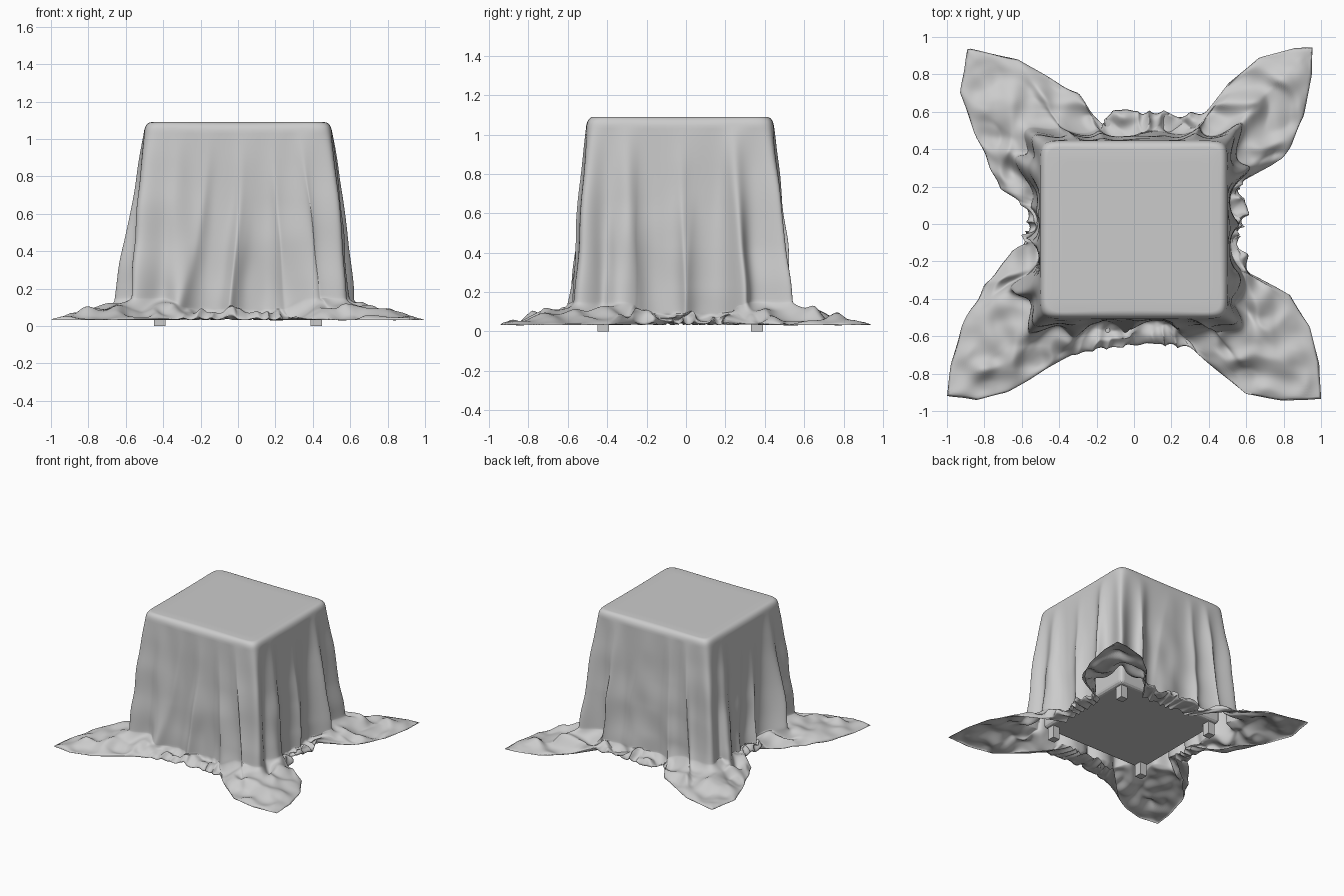
import bpy, bmesh
from math import sin, cos, pi, exp, atan2, sqrt
from mathutils import Vector, noise

if "Cube" in bpy.data.objects:
    bpy.data.objects.remove(bpy.data.objects["Cube"])

CY = -0.03                      # centre of the box in y
HX, HY = 0.50, 0.475            # half sizes of the cloth-covered top
TOP, FLOOR, ROUND = 1.09, 0.032, 0.045
N = 640                         # columns around the drape

# hem outline on the floor, seen from above, counter-clockwise
HEM = [(0.56, -0.08), (0.61, 0.10), (0.57, 0.21), (0.62, 0.29), (0.73, 0.305), (0.80, 0.35), (0.91, 0.58),
       (0.95, 0.80), (0.955, 0.945), (0.86, 0.94), (0.67, 0.89), (0.50, 0.74), (0.42, 0.61),
       (0.24, 0.58), (0.07, 0.60), (-0.12, 0.61), (-0.18, 0.53), (-0.30, 0.69), (-0.41, 0.76),
       (-0.62, 0.88), (-0.89, 0.94), (-0.93, 0.70), (-0.85, 0.49), (-0.77, 0.30), (-0.71, 0.19),
       (-0.59, 0.12), (-0.56, 0.0), (-0.58, -0.11), (-0.65, -0.15), (-0.80, -0.33), (-0.92, -0.55),
       (-0.98, -0.75), (-1.0, -0.92), (-0.84, -0.94), (-0.68, -0.90), (-0.34, -0.70), (-0.15, -0.66),
       (0.10, -0.64), (0.32, -0.67), (0.47, -0.80), (0.60, -0.91), (0.80, -0.945), (1.0, -0.935),
       (0.99, -0.75), (0.94, -0.55), (0.83, -0.38), (0.63, -0.28), (0.60, -0.20)]
HEM = [Vector((x, y - CY)) for x, y in HEM]


def n3(x, y, z):
    return noise.noise(Vector((x, y, z)))


def ridge(v):
    return 0.28 - sqrt(v * v + 0.003)


def hem_radius(a):
    """Distance from the centre to the hem along angle a."""
    d = Vector((cos(a), sin(a)))
    best = 0.0
    for i, p in enumerate(HEM):
        e = HEM[(i + 1) % len(HEM)] - p
        den = d.x * e.y - d.y * e.x
        if abs(den) < 1e-9:
            continue
        k = (p.x * e.y - p.y * e.x) / den
        m = (p.x * d.y - p.y * d.x) / den
        if k > 0 and -1e-6 <= m <= 1 + 1e-6:
            best = max(best, k)
    return best


def top_radius(a):
    p = 16
    return (abs(cos(a) / HX) ** p + abs(sin(a) / HY) ** p) ** (-1 / p)


def corner_fold(a):
    """Folds at and beside every corner: (outward shape, closeness to corner)."""
    shape = near = 0.0
    on_x = abs(cos(a)) / HX > abs(sin(a)) / HY
    for sx in (-1, 1):
        for sy in (-1, 1):
            d = a - atan2(sy * HY, sx * HX)
            d = (d + pi) % (2 * pi) - pi
            shape += 0.105 * exp(-(d / 0.10) ** 2)
            flank = (0.115 if sx < 0 else 0.08) if on_x else 0.06
            shape += flank * exp(-((abs(d) - 0.25) / 0.09) ** 2)
            near += exp(-(d / 0.16) ** 2)
    return shape, near


def wall_point(a, t, z):
    """Hanging cloth: widens downwards, with pleats that deepen and overhang."""
    ra = top_radius(a)
    x, y = cos(a) * ra, sin(a) * ra
    shape, near = corner_fold(a)
    phase = 18 * a + 4.5 * n3(x * 2.2, y * 2.2, 0.5 * z + 4)
    amp = (0.75 + 1.0 * n3(x * 2.5, y * 2.5, 0.7 * z + 1)) * (1 - 0.7 * near)
    amp = min(1.1, max(0.1, amp))
    fold = 0.036 * amp * sin(phase)
    fold += 0.06 * (1 - near) * ridge(n3(x * 4 + 0.25 * z, y * 4, z * 0.5 + 3))
    fold += 0.022 * n3(x * 5, y * 5, z * 4.5 + 9)
    r = ra + t ** 0.8 * (shape + fold) + 0.03 * t ** 0.8
    low = ra + 0.003
    r = low + 0.5 * ((r - low) + sqrt((r - low) ** 2 + 0.0002)) - 0.007 * (1 - t)
    return a + 0.052 * amp * t ** 0.6 * cos(phase), r, z


def column(a):
    """Points of one radial strip of cloth from the top to the hem."""
    pts = []
    ra = top_radius(a)
    for k in range(1, 7):                                   # flat top
        pts.append((a, (ra - ROUND) * k / 6, TOP))
    for k in range(1, 6):                                   # rounded edge
        b = k / 6 * pi / 2
        pts.append((a, ra - ROUND + ROUND * sin(b), TOP - ROUND + ROUND * cos(b)))
    rc = hem_radius(a)
    zb = 0.09 + 0.06 * min(1, max(0, rc - 0.7) / 0.3)
    rows = 56
    for k in range(rows + 1):                               # hanging wall
        t = k / rows
        pts.append(wall_point(a, t, TOP - ROUND + (zb - TOP + ROUND) * t))
    ab, rb, _ = pts[-1]
    rc = max(rc, rb + 0.02)
    side = exp(-(rc - rb) / 0.15)                           # 1 on short hems, 0 on flaps
    x, y = cos(a), sin(a)
    phase = 46 * a + 7 * n3(x * 3, y * 3, 8)
    rows = 44
    for k in range(1, rows + 1):                            # cloth lying on the floor
        w = k / rows
        r = rb + (rc - rb) * w ** 1.5
        z = FLOOR + (zb - FLOOR) * (1 - w) ** 2.6
        r += side * sin(pi * w * 0.75) * (0.06 * n3(x * 9, y * 9, w * 2) + 0.02 * sin(phase))
        px, py = x * r, y * r
        env = w ** 0.8 * (1 - w) ** 0.7 * 1.7
        z += env * 0.26 * max(0, ridge(n3(px * 4.5, py * 4.5, 2)) + 0.03)
        z += env * 0.07 * (n3(px * 8, py * 8, 5) + 0.25)
        z += side * w * (0.04 * max(0, n3(x * 11, y * 11, 7) + 0.1) + 0.015 * (1 + sin(phase)))
        da = (ab - a) * (1 - w) + side * w * (0.04 * n3(x * 12, y * 12, w * 3 + 11) + 0.024 * cos(phase))
        pts.append((a + da, r, max(z, FLOOR - 0.003)))
    ah, rh, zh = pts[-1]
    inner = rh + (min(rh, ra - 0.02) - rh) * min(1, 2.2 * side) * min(1, max(0, 1.02 - rc) / 0.3)
    for k in range(1, 11):                                  # hem tucked back under
        w = k / 10
        z = zh + (FLOOR - zh) * min(1, 2.5 * w) + 0.02 * side * w * (1 + sin(phase + 2))
        pts.append((ah, rh + (inner - rh) * w - 0.0003 * k, z))
    return pts


def build_cloth():
    bm = bmesh.new()
    centre = bm.verts.new((0, CY, TOP))
    grid = [[bm.verts.new((cos(a) * r, sin(a) * r + CY, z)) for a, r, z in column(2 * pi * i / N)]
            for i in range(N)]
    for i in range(N):
        p, q = grid[i], grid[(i + 1) % N]
        bm.faces.new((centre, p[0], q[0]))
        for j in range(len(p) - 1):
            bm.faces.new((p[j], p[j + 1], q[j + 1], q[j]))
    # soften the creases a little
    inner = [v for col in grid for v in col[12:-12]]
    for _ in range(2):
        bmesh.ops.smooth_vert(bm, verts=inner, factor=0.4, use_axis_x=True, use_axis_y=True, use_axis_z=True)
    for f in bm.faces:
        f.smooth = True
    me = bpy.data.meshes.new("draped_cloth")
    bm.to_mesh(me)
    bm.free()
    ob = bpy.data.objects.new("draped_cloth", me)
    bpy.context.collection.objects.link(ob)


def box(name, loc, size, bevel=0.0):
    bpy.ops.mesh.primitive_cube_add(size=1, location=loc)
    ob = bpy.context.object
    ob.name = name
    ob.scale = size
    bpy.ops.object.transform_apply(location=False, rotation=False, scale=True)
    if bevel:
        m = ob.modifiers.new("bevel", "BEVEL")
        m.width, m.segments = bevel, 3
    return ob


# cloth over the box
build_cloth()
# covered box
box("covered_box", (0, CY, 0.585), (0.95, 0.90, 0.97), 0.03)
# four short feet
for sx, sy, label in ((-1, -1, "front_left"), (1, -1, "front_right"), (-1, 1, "back_left"), (1, 1, "back_right")):
    box(label + "_foot", (sx * 0.418, CY + sy * 0.39, 0.06), (0.06, 0.06, 0.12))
